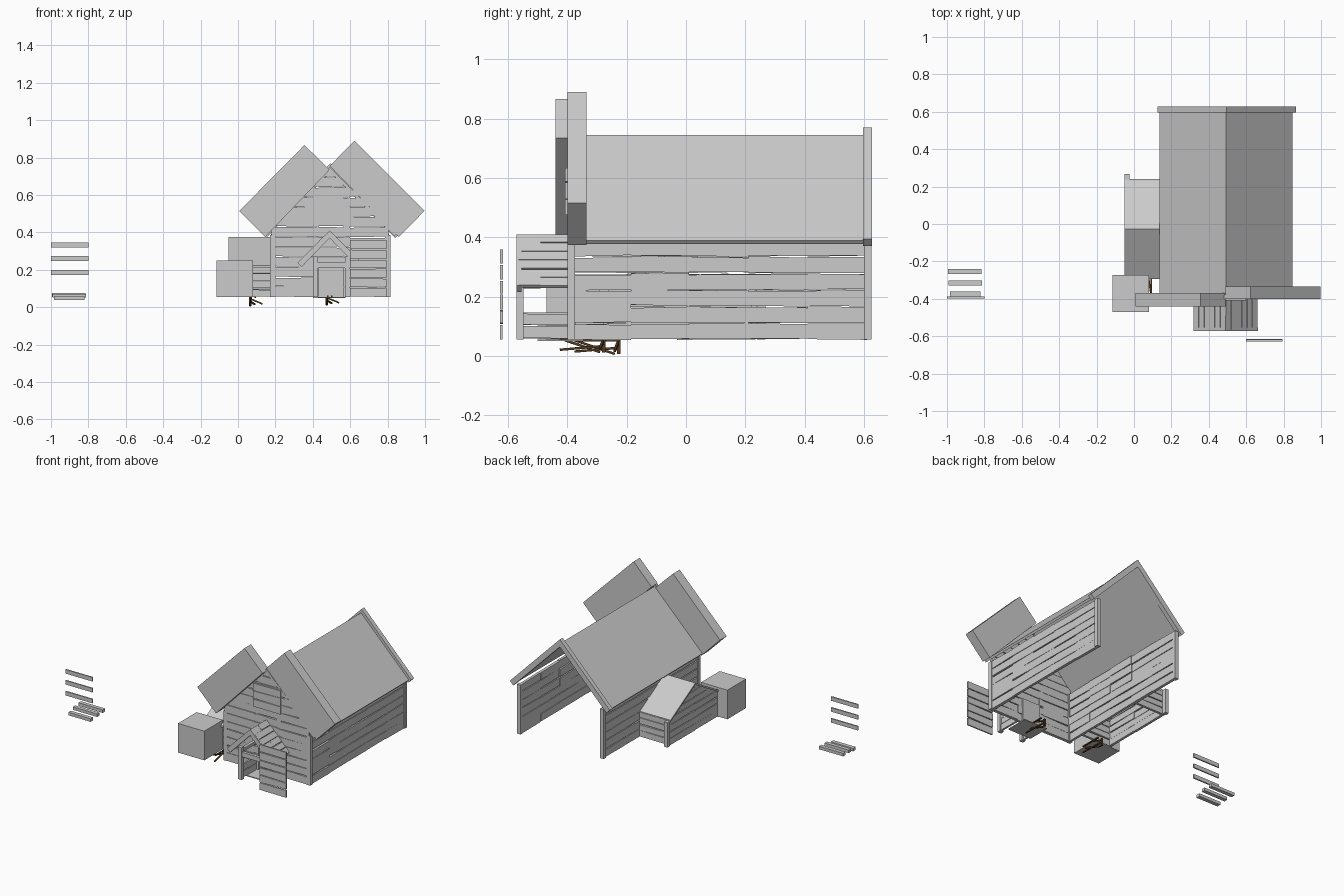
import bpy, bmesh, random
from mathutils import Vector as V

if "Cube" in bpy.data.objects:
    bpy.data.objects.remove(bpy.data.objects["Cube"])

random.seed(4)


def slab(bm, pts, depth):
    """Extrude a flat outline along a depth vector."""
    a = [bm.verts.new(V(p)) for p in pts]
    b = [bm.verts.new(V(p) + V(depth)) for p in pts]
    bm.faces.new(a)
    bm.faces.new(b[::-1])
    n = len(a)
    for i in range(n):
        bm.faces.new((a[i], b[i], b[(i + 1) % n], a[(i + 1) % n]))


def box(bm, x0, x1, y0, y1, z0, z1):
    slab(bm, [(x0, y0, z0), (x1, y0, z0), (x1, y1, z0), (x0, y1, z0)], (0, 0, z1 - z0))


def bar(bm, p, q, w):
    """Square bar between two points."""
    p, q = V(p), V(q)
    d = (q - p).normalized()
    s = d.cross(V((0, 0, 1)) if abs(d.z) < .9 else V((0, 1, 0))).normalized() * w / 2
    u = s.cross(d)
    slab(bm, [p + s + u, p - s + u, p - s - u, p + s - u], q - p)


def finish(bm, name, mat=None):
    bmesh.ops.recalc_face_normals(bm, faces=bm.faces)
    me = bpy.data.meshes.new(name)
    bm.to_mesh(me)
    bm.free()
    ob = bpy.data.objects.new(name, me)
    bpy.context.collection.objects.link(ob)
    if mat:
        me.materials.append(mat)
    return ob


def boxes(name, *dims):
    bm = bmesh.new()
    for d in dims:
        box(bm, *d)
    return finish(bm, name)


def j(a=.003):
    return random.uniform(-a, a)


def planks(bm, origin, along, splits, z0, z1, rows, depth, limit=None, hole=None):
    """Rows of uneven boards; limit(z) gives the allowed span, hole is an opening."""
    o, al, dv = V(origin), V(along), V(depth)
    h = (z1 - z0) / rows
    for r in range(rows):
        b, t = z0 + r * h, z0 + (r + 1) * h
        for s0, s1 in zip(splits, splits[1:]):
            if hole and s0 >= hole[0] - .001 and s1 <= hole[1] + .001 and b < hole[2] - .01:
                continue
            zb, zt = b + .002 + j(.002), t - .002 + j(.002)
            q = []
            for s, z in ((s0, zb + j()), (s1, zb + j()), (s1, zt + j()), (s0, zt + j())):
                if limit:
                    lo, hi = limit(z)
                    s = min(max(s, lo), hi)
                q.append(o + al * s + V((0, 0, z)))
            if (q[1] - q[0]).length < .004:
                continue
            if (q[2] - q[3]).length < .004:
                q.pop()
            slab(bm, q, dv * random.uniform(.8, 1.1))


def gable(mid, apex, slope, lo, hi):
    def f(z):
        w = max(0, (apex - z) / slope)
        return max(lo, mid - w), min(hi, mid + w)
    return f


# Long side walls
ys = [-.39, -.185, .01, .21, .41, .61]
for name, x, d in (("right_wall", .808, -.02), ("left_wall", .177, .02)):
    bm = bmesh.new()
    planks(bm, (x, 0, 0), (0, 1, 0), ys, .055, .39, 6, (d, 0, 0))
    finish(bm, name)

# Front gable wall with door opening
bm = bmesh.new()
planks(bm, (0, -.4, 0), (1, 0, 0), [.18, .4, .43, .565, .6, .805], .055, .75, 13, (0, .02, 0),
       gable(.49, .75, 1, .18, .805), (.43, .565, .2))
finish(bm, "front_gable_wall")
boxes("front_door", (.43, .565, -.385, -.372, .055, .215))
bm = bmesh.new()
planks(bm, (0, -.408, 0), (1, 0, 0), [.395, .6], .475, .64, 3, (0, .01, 0))
finish(bm, "loft_door")

# Corner posts
boxes("corner_posts", *[(x, x + .028, y, y + .025, .055, .385)
                        for x in (.172, .787) for y in (-.4, .6)])

# Main roof, rear rafters and oversized front gable boards
bm = bmesh.new()
for s in (-1, 1):
    slab(bm, [(.492, -.4, .745), (.492 + s * .355, -.4, .39),
              (.492 + s * .345, -.4, .378), (.492, -.4, .725)], (0, 1, 0))
finish(bm, "main_roof")
bm = bmesh.new()
for s in (-1, 1):
    slab(bm, [(.495, .597, .77), (.495 + s * .37, .597, .395),
              (.495 + s * .345, .597, .37), (.495, .597, .72)], (0, .03, 0))
finish(bm, "rear_rafters")
bm = bmesh.new()
slab(bm, [(.49, -.4, .755), (.622, -.4, .89), (.997, -.4, .515), (.86, -.4, .375)], (0, .065, 0))
finish(bm, "front_gable_board_right")
bm = bmesh.new()
slab(bm, [(.49, -.44, .735), (.355, -.44, .867), (.007, -.44, .515), (.145, -.44, .375)], (0, .07, 0))
finish(bm, "front_gable_board_left")

# Porch roof of lengthwise boards
bm = bmesh.new()
for s in (-1, 1):
    for i in range(6):
        a, b = i / 6 + .008, (i + 1) / 6 - .004 + j(.006)
        for y0, y1 in ((-.565, -.49), (-.49, -.4)):
            lift = j(.002)
            p, q = [(.49 + s * .172 * t, .41 - .173 * t + lift) for t in (a, b)]
            slab(bm, [(p[0], y0, p[1]), (q[0], y0, q[1]), (q[0], y1, q[1]), (p[0], y1, p[1])],
                 (-s * .008, 0, -.009))
finish(bm, "porch_roof")
bm = bmesh.new()
for s in (-1, 1):
    slab(bm, [(.49, -.572, .41), (.49 + s * .172, -.572, .237),
              (.49 + s * .15, -.572, .215), (.49, -.572, .37)], (0, .018, 0))
finish(bm, "porch_bargeboards")
boxes("porch_posts", *[(x, x + .028, -.572, -.547, .055, .27) for x in (.4, .572)])
boxes("porch_beams", (.4, .6, -.57, -.55, .21, .24),
      *[(x, x + .02, -.57, -.4, .235, .255) for x in (.403, .577)])
bm = bmesh.new()
for x in (.407, .58):
    planks(bm, (x, 0, 0), (0, 1, 0), [-.55, -.4], .055, .147, 2, (.013, 0, 0))
finish(bm, "porch_side_rails")
boxes("porch_floor", (.4, .575, -.5, -.345, .05, .056))

# Loose plank door standing in front
bm = bmesh.new()
planks(bm, (0, -.627, 0), (1, 0, 0), [.6, .795], .055, .36, 6, (0, .01, 0))
finish(bm, "loose_door")

# Side shed
bm = bmesh.new()
planks(bm, (-.045, 0, 0), (0, 1, 0), [-.275, -.03, .235], .055, .37, 7, (.018, 0, 0),
       gable(-.025, .365, .57, -.275, .235))
for y, d in ((-.28, .018), (.238, -.018)):
    planks(bm, (0, y, 0), (1, 0, 0), [-.045, .177], .055, .225, 4, (0, d, 0))
finish(bm, "shed_walls")
bm = bmesh.new()
for s in (-1, 1):
    e = -.027 + s * .267
    slab(bm, [(-.05, -.027, .375), (-.05, e, .222), (-.05, e, .21), (-.05, -.027, .362)], (.23, 0, 0))
finish(bm, "shed_roof")
boxes("shed_corner_posts", (-.05, -.025, .24, .268, .055, .22), (-.05, -.025, -.295, -.27, .055, .22))

# Crate beside the shed
boxes("crate", (-.115, .08, -.47, -.273, .055, .25))

# Small brown stands
brown = bpy.data.materials.new("dark_wood")
brown.diffuse_color = (.09, .045, .015, 1)
brown.use_nodes = True
brown.node_tree.nodes["Principled BSDF"].inputs["Base Color"].default_value = brown.diffuse_color
for name, ox, oy, oz in (("small_stand", 0, 0, 0), ("small_stand_porch", .41, -.05, .006)):
    bm = bmesh.new()
    for p, q in (((.07, -.375, .053), (.065, -.24, .007)),
                 ((.09, -.375, .015), (.07, -.225, .028)),
                 ((.092, -.37, .053), (.092, -.225, .053)),
                 ((.065, -.227, .006), (.065, -.227, .055)),
                 ((.065, -.23, .045), (.13, -.24, .018))):
        o = V((ox, oy, oz))
        bar(bm, V(p) + o, V(q) + o, .008 if p[2] > .006 else .012)
    finish(bm, name, brown)

# Spare boards off to the left
boxes("standing_boards", *[(-1, -.8, -.397, -.388, z, z + .027) for z in (.173, .246, .319)])
boxes("lying_boards", (-.995, -.815, -.266, -.24, .055, .075),
      (-.992, -.813, -.328, -.303, .052, .072), (-.985, -.82, -.387, -.36, .04, .06))
